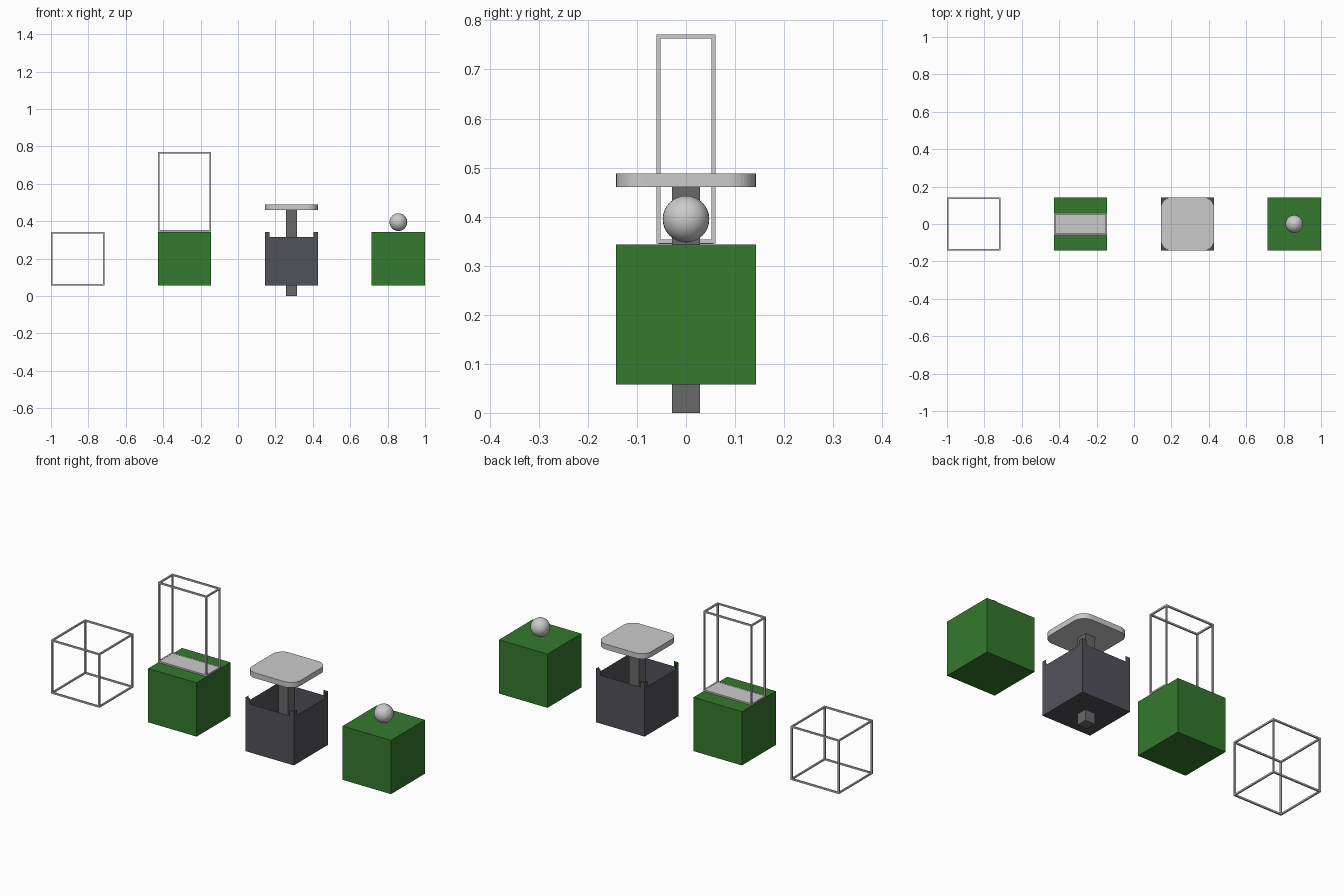
import bpy, bmesh, math
from mathutils import Vector

if "Cube" in bpy.data.objects:
    bpy.data.objects.remove(bpy.data.objects["Cube"])

H = 0.1425                 # half side of each block
Z0, Z1 = 0.0575, 0.3435    # block bottom and top
X = [-0.8575, -0.286, 0.286, 0.8575]
T = 0.008                  # bar thickness of the wire frames


def material(name, r, g, b):
    m = bpy.data.materials.new(name)
    m.diffuse_color = (r, g, b, 1)
    m.use_nodes = True
    m.node_tree.nodes["Principled BSDF"].inputs["Base Color"].default_value = m.diffuse_color
    return m


GREEN = material("green", 0.035, 0.19, 0.027)
DARK = material("dark_slate", 0.083, 0.083, 0.1)
STEEL = material("dark_steel", 0.14, 0.14, 0.14)


def finish(bm, name, *mats):
    bmesh.ops.recalc_face_normals(bm, faces=bm.faces[:])
    me = bpy.data.meshes.new(name)
    bm.to_mesh(me)
    bm.free()
    ob = bpy.data.objects.new(name, me)
    bpy.context.collection.objects.link(ob)
    for m in mats:
        me.materials.append(m)
    return ob


def add_box(bm, lo, hi):
    lo, hi = Vector(lo), Vector(hi)
    vs = bmesh.ops.create_cube(bm, size=1)["verts"]
    for v in vs:
        v.co = (lo + hi) / 2 + v.co * (hi - lo)


def box(name, lo, hi, *mats):
    bm = bmesh.new()
    add_box(bm, lo, hi)
    return finish(bm, name, *mats)


def wire_frame(name, lo, hi):
    # twelve square bars along the edges of a box
    bm = bmesh.new()
    for axis in range(3):
        a, b = [i for i in range(3) if i != axis]
        inset = T if axis < 2 else 0
        for sa in (0, 1):
            for sb in (0, 1):
                l, h = list(lo), list(hi)
                for i, s in ((a, sa), (b, sb)):
                    if s:
                        l[i] = hi[i] - T
                    else:
                        h[i] = lo[i] + T
                l[axis] += inset
                h[axis] -= inset
                add_box(bm, l, h)
    return finish(bm, name)


def prism(bm, pts, z0, z1):
    lo = [bm.verts.new((x, y, z0)) for x, y in pts]
    hi = [bm.verts.new((x, y, z1)) for x, y in pts]
    n = len(pts)
    bm.faces.new(lo[::-1])
    bm.faces.new(hi)
    for i in range(n):
        bm.faces.new((lo[i], lo[(i + 1) % n], hi[(i + 1) % n], hi[i]))


# open wire cube
wire_frame("wire_cube", (X[0] - H, -H, Z0), (X[0] + H, H, Z1))

# block with a tall wire frame standing on a flat strip
box("frame_block", (X[1] - H, -H, Z0), (X[1] + H, H, Z1), GREEN)
wire_frame("tall_frame", (X[1] - H, -0.06, 0.345), (X[1] + H, 0.06, 0.771))
box("frame_strip", (X[1] - H + 0.004, -0.056, 0.3445), (X[1] + H - 0.004, 0.056, 0.352))

# open-topped dark housing
bm = bmesh.new()
add_box(bm, (X[2] - H, -H, Z0), (X[2] + H, H, 0.315))
bm.faces.ensure_lookup_table()
top = max(bm.faces, key=lambda f: f.calc_center_median().z)
bmesh.ops.delete(bm, geom=[top], context="FACES_ONLY")
finish(bm, "plunger_housing", DARK)

# corner nubs left outside the rounded recess
R, C = 0.057, 0.0915
a0 = math.acos((H - C) / R)
arc = []
for i in range(7):
    a = a0 + (math.pi / 2 - 2 * a0) * i / 6
    arc.append((C + R * math.cos(a), C + R * math.sin(a)))
bm = bmesh.new()
for sx in (-1, 1):
    for sy in (-1, 1):
        prism(bm, [(X[2] + sx * x, sy * y) for x, y in [(H, H)] + arc[::-1]], 0.315, Z1)
bm.normal_update()
for f in bm.faces:
    c = f.calc_center_median()
    outer = max(abs(c.x - X[2]), abs(c.y)) > H - 1e-4
    f.material_index = 1 if outer else 0
finish(bm, "housing_corner_nubs", GREEN, DARK)

# square plunger shaft and rounded plate
box("plunger_shaft", (X[2] - 0.0285, -0.0285, 0), (X[2] + 0.0285, 0.0285, 0.461), STEEL)
bm = bmesh.new()
pts = []
for q, (sx, sy) in enumerate([(1, 1), (-1, 1), (-1, -1), (1, -1)]):
    for i in range(11):
        a = math.pi / 2 * (q + i / 10)
        pts.append((X[2] + sx * (H - R) + R * math.cos(a), sy * (H - R) + R * math.sin(a)))
prism(bm, pts, 0.46, 0.488)
finish(bm, "plunger_plate")

# block with a ball on top
box("ball_block", (X[3] - H, -H, Z0), (X[3] + H, H, Z1), GREEN)
bpy.ops.mesh.primitive_uv_sphere_add(segments=32, ring_count=16, radius=0.0475,
                                     location=(X[3], 0, 0.395))
bpy.context.object.name = "ball"
bpy.ops.object.shade_smooth_by_angle()
